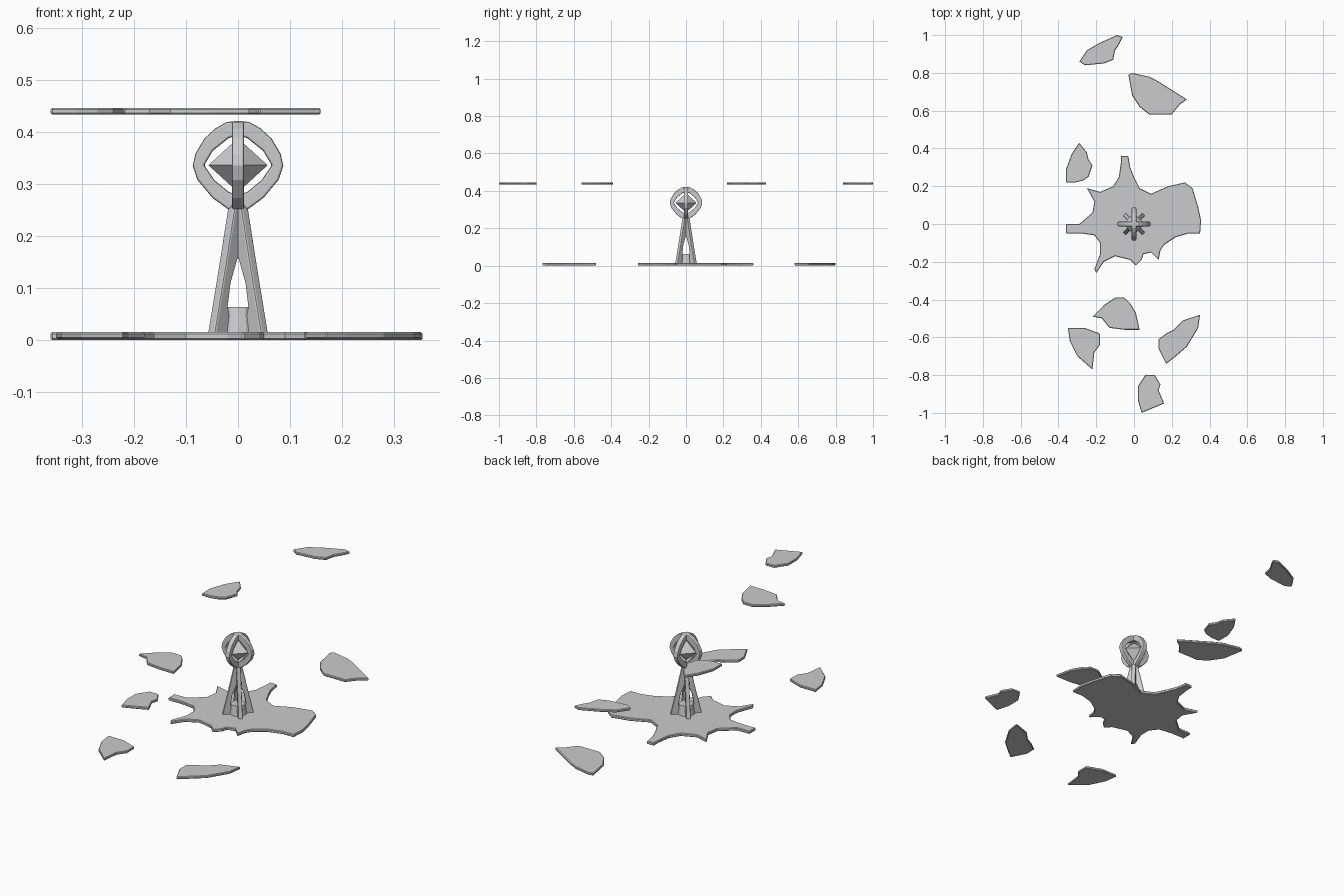
import bpy, bmesh, math
from mathutils import Matrix

if "Cube" in bpy.data.objects:
    bpy.data.objects.remove(bpy.data.objects["Cube"])


def finish(bm, name):
    bmesh.ops.recalc_face_normals(bm, faces=bm.faces)
    mesh = bpy.data.meshes.new(name)
    bm.to_mesh(mesh)
    bm.free()
    obj = bpy.data.objects.new(name, mesh)
    bpy.context.collection.objects.link(obj)
    return obj


def add_prism(bm, pts, vec):
    """Extrude a closed 3D outline along vec."""
    face = bm.faces.new([bm.verts.new(p) for p in pts])
    res = bmesh.ops.extrude_face_region(bm, geom=[face], use_keep_orig=True)
    verts = [g for g in res["geom"] if isinstance(g, bmesh.types.BMVert)]
    bmesh.ops.translate(bm, verts=verts, vec=vec)


def slab(name, flat, z, height):
    """Thin plate from an outline given in hundredths of a unit."""
    pts = [(x / 100, y / 100, z) for x, y in zip(flat[::2], flat[1::2])]
    bm = bmesh.new()
    add_prism(bm, pts, (0, 0, height))
    obj = finish(bm, name)
    bev = obj.modifiers.new("worn_edge", "BEVEL")
    bev.width, bev.segments, bev.limit_method = 0.003, 1, "ANGLE"
    bev.angle_limit = math.radians(60)
    return obj


def radial_fins(name, profile, thick, start):
    """Four identical fins around z from an (r, z) profile."""
    for i in range(4):
        bm = bmesh.new()
        add_prism(bm, [(r, -thick / 2, z) for r, z in profile], (0, thick, 0))
        bm.transform(Matrix.Rotation(start + i * math.pi / 2, 4, "Z"))
        obj = finish(bm, f"{name}_{i + 1}")
        bev = obj.modifiers.new("soft_edge", "BEVEL")
        bev.width, bev.segments, bev.limit_method = 0.004, 2, "ANGLE"
        bev.angle_limit = math.radians(60)


# Ragged base plate
slab("base_plate", [
    -7, 36, -3, 36, -2, 30, 0, 25, 3, 19, 9, 16, 18, 20, 27, 22, 31, 19, 34, 9,
    35.5, 2, 35, -5, 29, -5, 22, -7, 16, -11, 14, -14, 13, -19, 9, -15, 5, -16,
    4, -19, 1, -22, -2, -19, -10, -17, -16, -20, -20, -26, -21, -24, -18, -16,
    -18, -10, -21, -6, -28, -5, -36, -5, -36, 0, -29, 0, -22, 6, -21, 12,
    -25, 19, -18, 17, -11, 20, -8, 25, -7, 32], 0, 0.015)

# Loose shards lying level with the base
LOW = [
    [-3, 79, -1, 80, 8, 78, 12, 76, 20, 71, 28, 66, 24, 63, 20, 58, 13, 58,
     8, 58, 3, 62, -1, 68],
    [-35, -55, -26, -55, -18, -58, -18, -64, -21, -68, -22, -77, -30, -70,
     -34, -62],
    [35, -48, 34, -55, 28, -65, 21, -71, 17, -74, 13, -66, 13, -61, 17, -58,
     21, -56, 26, -51],
]
# Floating shards above the head
HIGH = [
    [-29, 86, -25, 92, -18, 96, -9, 100, -6, 99, -8, 95, -10, 92, -11, 87,
     -16, 85, -26, 84],
    [-36, 22, -36, 29, -33, 37, -29, 43, -25, 38, -24, 34, -22, 31, -24, 25,
     -27, 23, -31, 22],
    [-22, -49, -16, -43, -10, -39, -5, -39, -2, -42, 1, -47, 3, -56, -5, -56,
     -13, -55, -17, -50],
    [2, -86, 6, -80, 11, -80, 14, -85, 13, -88, 16, -95, 4, -100, 2, -93],
]
for group, outlines, z in (("low", LOW, 0.002), ("high", HIGH, 0.433)):
    for i, outline in enumerate(outlines):
        slab(f"{group}_shard_{i + 1}", outline, z, 0.013)

# Tower legs on the diagonals
radial_fins("tower_leg", [(0.074, 0.01), (0.045, 0.135), (0.017, 0.262),
                          (0, 0.262), (0, 0.163), (0.01, 0.155),
                          (0.028, 0.11), (0.036, 0.063), (0.02, 0.01)],
            0.02, math.pi / 4)

# Low collar joining the legs
bm = bmesh.new()
bmesh.ops.create_cone(bm, cap_ends=True, segments=16, radius1=0.042,
                      radius2=0.034, depth=0.053,
                      matrix=Matrix.Translation((0, 0, 0.0365)))
finish(bm, "tower_collar")

# Cage ribs of the head
radial_fins("cage_rib", [
    (0, 0.421), (0.022, 0.419), (0.043, 0.407), (0.064, 0.388), (0.082, 0.358),
    (0.087, 0.335), (0.078, 0.308), (0.049, 0.273), (0.02, 0.252), (0, 0.25),
    (0, 0.278), (0.018, 0.285), (0.045, 0.307), (0.065, 0.336), (0.048, 0.364),
    (0.018, 0.388), (0, 0.394)], 0.024, 0)

# Faceted crystal core
bm = bmesh.new()
bmesh.ops.create_icosphere(bm, subdivisions=1, radius=0.001)
bm.clear()
ring = [bm.verts.new((0.057 * math.cos(i * math.pi / 2),
                      0.057 * math.sin(i * math.pi / 2), 0.336))
        for i in range(4)]
tips = [bm.verts.new((0, 0, 0.336 + s * 0.052)) for s in (1, -1)]
for i in range(4):
    for tip in tips:
        bm.faces.new((ring[i], ring[(i + 1) % 4], tip))
finish(bm, "crystal_core")
